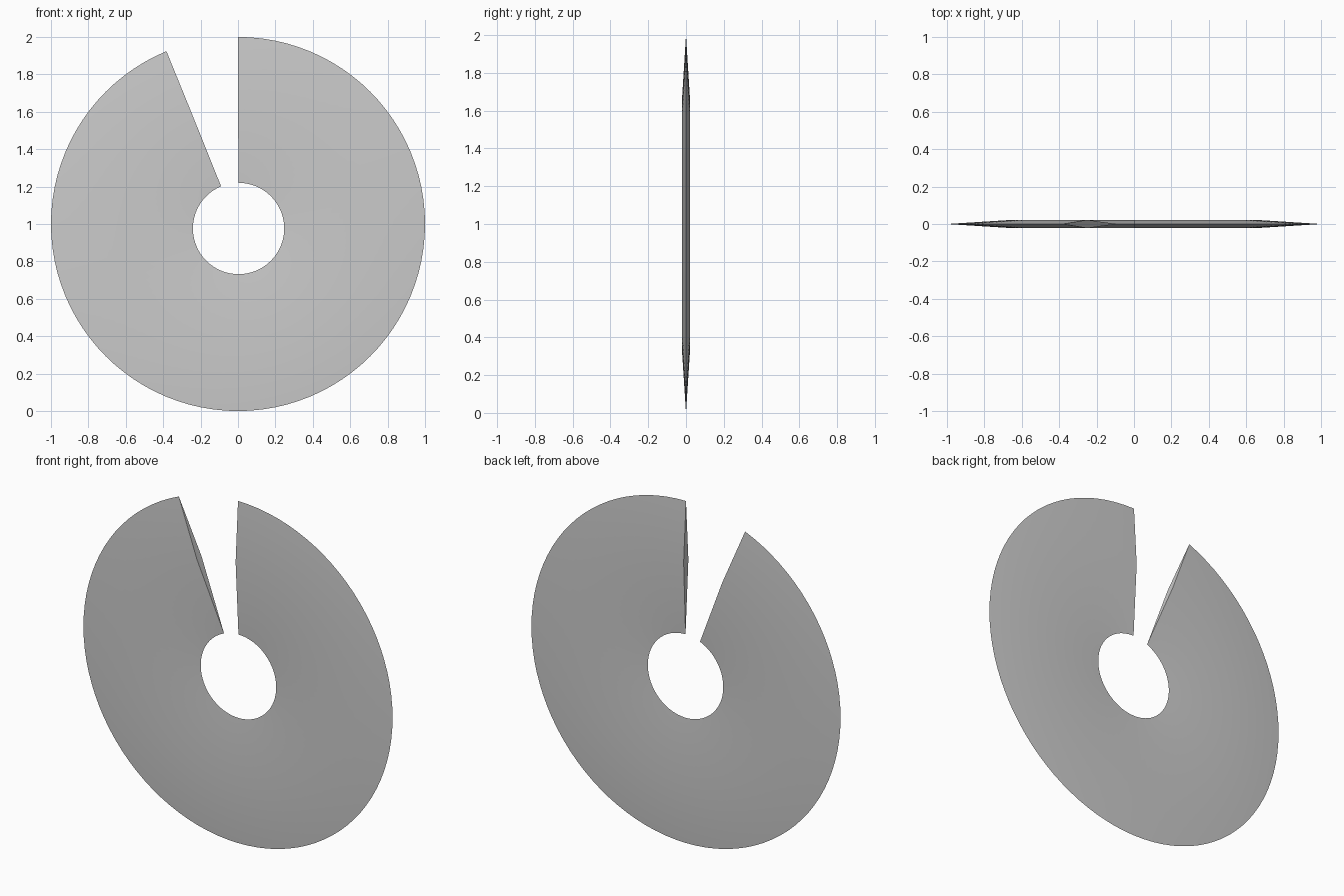
import bpy, bmesh
from math import radians, sin, cos

if "Cube" in bpy.data.objects:
    bpy.data.objects.remove(bpy.data.objects["Cube"])

SEGMENTS = 90
START, END = 112.5, 450.0        # sweep leaves a 22.5 degree gap at the top

# Diamond cross-section: radius, half thickness (y), centre x, centre z
section = [
    (1.0, 0.0, 0.0, 1.0),        # thin outer edge
    (0.655, -0.022, 0.0, 0.995),  # front ridge
    (0.244, 0.0, 0.003, 0.976),  # thin inner edge around the hole
    (0.655, 0.022, 0.0, 0.995),   # back ridge
]

bm = bmesh.new()
rings = []
for i in range(SEGMENTS + 1):
    a = radians(START + (END - START) * i / SEGMENTS)
    rings.append([bm.verts.new((cx + r * cos(a), y, cz + r * sin(a)))
                  for r, y, cx, cz in section])

# Skin of the split disc
for p, q in zip(rings, rings[1:]):
    for k in range(4):
        n = (k + 1) % 4
        bm.faces.new((p[k], p[n], q[n], q[k]))

# Lens-shaped caps, folded along the line from rim to hole
for ring in (rings[0], rings[-1]):
    bm.faces.new((ring[0], ring[1], ring[2]))
    bm.faces.new((ring[0], ring[2], ring[3]))
bmesh.ops.recalc_face_normals(bm, faces=bm.faces[:])

mesh = bpy.data.meshes.new("split_disc")
bm.to_mesh(mesh)
bm.free()
disc = bpy.data.objects.new("split_disc", mesh)
bpy.context.collection.objects.link(disc)

# Smooth faces with crisp rim and caps
bpy.context.view_layer.objects.active = disc
disc.select_set(True)
bpy.ops.object.shade_smooth_by_angle(angle=radians(30))
